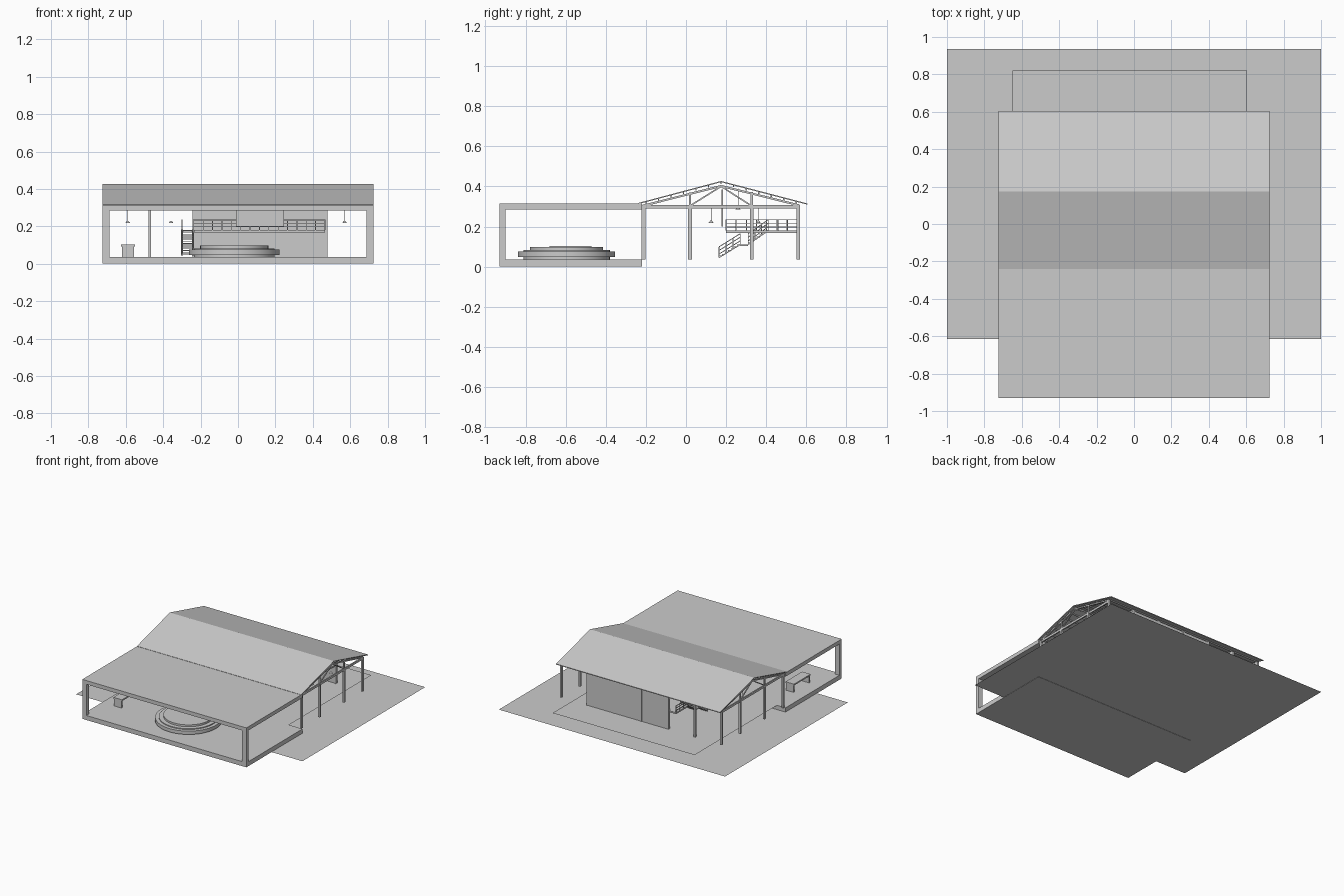
import bpy
from mathutils import Vector

if "Cube" in bpy.data.objects:
    bpy.data.objects.remove(bpy.data.objects["Cube"])


def box(name, x0, x1, y0, y1, z0, z1):
    bpy.ops.mesh.primitive_cube_add(size=1, location=((x0 + x1) / 2, (y0 + y1) / 2, (z0 + z1) / 2))
    o = bpy.context.object
    o.name = name
    o.scale = (x1 - x0, y1 - y0, z1 - z0)
    return o


def beam(name, a, b, w, h):
    # rectangular bar between two points
    a, b = Vector(a), Vector(b)
    bpy.ops.mesh.primitive_cube_add(size=1, location=(a + b) / 2)
    o = bpy.context.object
    o.name = name
    o.scale = (w, h, (b - a).length)
    o.rotation_euler = (b - a).to_track_quat('Z', 'X' if abs((b - a).x) < 1e-6 else 'Y').to_euler()
    return o


def sheet(name, x0, x1, y0, y1, z):
    me = bpy.data.meshes.new(name)
    me.from_pydata([(x0, y0, z), (x1, y0, z), (x1, y1, z), (x0, y1, z)], [], [(0, 1, 2, 3)])
    o = bpy.data.objects.new(name, me)
    bpy.context.collection.objects.link(o)
    return o


def extrude_yz(name, pts, x0, x1):
    # yz profile swept along x
    n = len(pts)
    v = [(x, y, z) for x in (x0, x1) for y, z in pts]
    f = [(i, (i + 1) % n, n + (i + 1) % n, n + i) for i in range(n)]
    f += [tuple(range(n))[::-1], tuple(range(n, 2 * n))]
    me = bpy.data.meshes.new(name)
    me.from_pydata(v, [], f)
    o = bpy.data.objects.new(name, me)
    bpy.context.collection.objects.link(o)
    return o


def disc(name, r, z0, z1, x=-0.02, y=-0.595, r2=None, n=64):
    bpy.ops.mesh.primitive_cone_add(vertices=n, radius1=r, radius2=r if r2 is None else r2,
                                    depth=z1 - z0, location=(x, y, (z0 + z1) / 2))
    o = bpy.context.object
    o.name = name
    bpy.ops.object.shade_smooth_by_angle()
    return o


FLOOR = 0.036
W = 0.725

# ground and hall floor
sheet("ground", -1, 1, -0.615, 0.935, 0.002)
sheet("hall_floor", -0.65, 0.605, -0.22, 0.82, FLOOR)

# open front pavilion
box("pavilion_slab", -W, W, -0.93, -0.22, 0, FLOOR)
box("pavilion_roof", -W, W, -0.93, -0.22, 0.285, 0.315)
for s in (-1, 1):
    x0, x1 = sorted((s * W, s * (W - 0.037)))
    box("pavilion_post", x0, x1, -0.93, -0.9, FLOOR, 0.285)

# round stage
disc("stage_base", 0.215, FLOOR, 0.048)
disc("stage_tier_lower", 0.242, 0.048, 0.075)
disc("stage_tier_rim", 0.215, 0.075, 0.082)
disc("stage_tier_upper", 0.182, 0.082, 0.097)

# counter
box("counter_top", -0.625, -0.55, -0.68, -0.47, 0.092, 0.103)
for y in (-0.68, -0.482):
    box("counter_leg", -0.62, -0.555, y, y + 0.012, FLOOR, 0.092)

# pitched roof
extrude_yz("gable_roof", [(-0.24, 0.311), (0.175, 0.421), (0.605, 0.309),
                          (0.605, 0.315), (0.175, 0.427), (-0.24, 0.317)], -W, W)


def roof_z(y):
    return 0.421 - (0.175 - y) * 0.265 if y < 0.175 else 0.421 - (y - 0.175) * 0.26


# purlins
for i in range(13):
    y = -0.2 + i * 0.0625
    z = roof_z(y)
    box("purlin", -W + 0.01, W - 0.01, y - 0.003, y + 0.003, z - 0.009, z)

# trusses and columns
XS = [-0.708 + i * 0.236 for i in range(7)]
YS = (-0.212, 0.02, 0.327, 0.56)
for i, x in enumerate(XS):
    gable = i in (0, 6)
    box("tie_beam", x - 0.005, x + 0.005, -0.22, 0.565, 0.29, 0.307)
    for y in (-0.22, 0.565):
        beam("rafter", (x, y, roof_z(y) - 0.014), (x, 0.175, 0.402), 0.01, 0.012)
    for y in (0.02, 0.327):
        box("truss_post", x - 0.005, x + 0.005, y - 0.006, y + 0.006, 0.3, roof_z(y) - 0.01)
    beam("truss_web", (x, 0.02, 0.303), (x, 0.175, 0.4), 0.007, 0.007)
    beam("truss_web", (x, 0.327, 0.303), (x, 0.175, 0.4), 0.007, 0.007)
    for y in YS if gable else YS[3:]:
        box("column", x - 0.007, x + 0.007, y - 0.009, y + 0.009, FLOOR, 0.307)

# back wall and hanging panel
box("back_wall", -0.236, 0.47, 0.555, 0.567, FLOOR, 0.3)
box("hanging_panel", -0.01, 0.245, 0.177, 0.184, 0.2, 0.385)

# mezzanine deck
DX0, DX1, DY0, DY1, DZ = -0.236, 0.465, 0.2, 0.555, 0.18
box("mezzanine_deck", DX0, DX1, DY0, DY1, DZ - 0.012, DZ)


def railing(a, b, n):
    a, b = Vector(a), Vector(b)
    for h in (0.018, 0.036, 0.054):
        up = Vector((0, 0, h))
        beam("rail", a + up, b + up, 0.004, 0.004)
    for i in range(n + 1):
        p = a.lerp(b, i / n)
        beam("baluster", p, p + Vector((0, 0, 0.054)), 0.004, 0.004)


railing((DX0, DY0, DZ), (DX1, DY0, DZ), 14)
railing((DX1, DY0, DZ), (DX1, DY1, DZ), 7)
railing((DX0, DY0, DZ), (DX0, 0.4, DZ), 4)
railing((-0.3, 0.41, DZ), (-0.3, DY1, DZ), 3)
box("top_landing", -0.3, DX0, 0.41, DY1, DZ - 0.012, DZ)


# two-flight stair
def flight(y0, z0, y1, z1, n):
    for x in (-0.3, -0.24):
        beam("stringer", (x, y0, z0), (x, y1, z1), 0.005, 0.01)
        railing((x, y0, z0), (x, y1, z1), 3)
    for i in range(n):
        y = y0 + (y1 - y0) * (i + 0.5) / n
        z = z0 + (z1 - z0) * (i + 1) / n
        box("tread", -0.3, -0.24, y - 0.008, y + 0.008, z - 0.004, z)


flight(0.165, 0.045, 0.27, 0.11, 7)
box("mid_landing", -0.3, -0.24, 0.27, 0.31, 0.104, 0.11)
flight(0.31, 0.11, 0.41, 0.18, 7)

# pendant lamps
for i in range(6):
    x = -0.59 + i * 0.232
    high = 0 < i - 1 < 4
    for y, z in (((0.26, 0.285),) if high else ((0.125, 0.217), (0.36, 0.217))):
        disc("lamp_shade", 0.013, z, z + 0.012, x, y, 0.004, 16)
        disc("lamp_cord", 0.001, z + 0.012, 0.3 if z < 0.25 else 0.39, x, y, None, 6)
